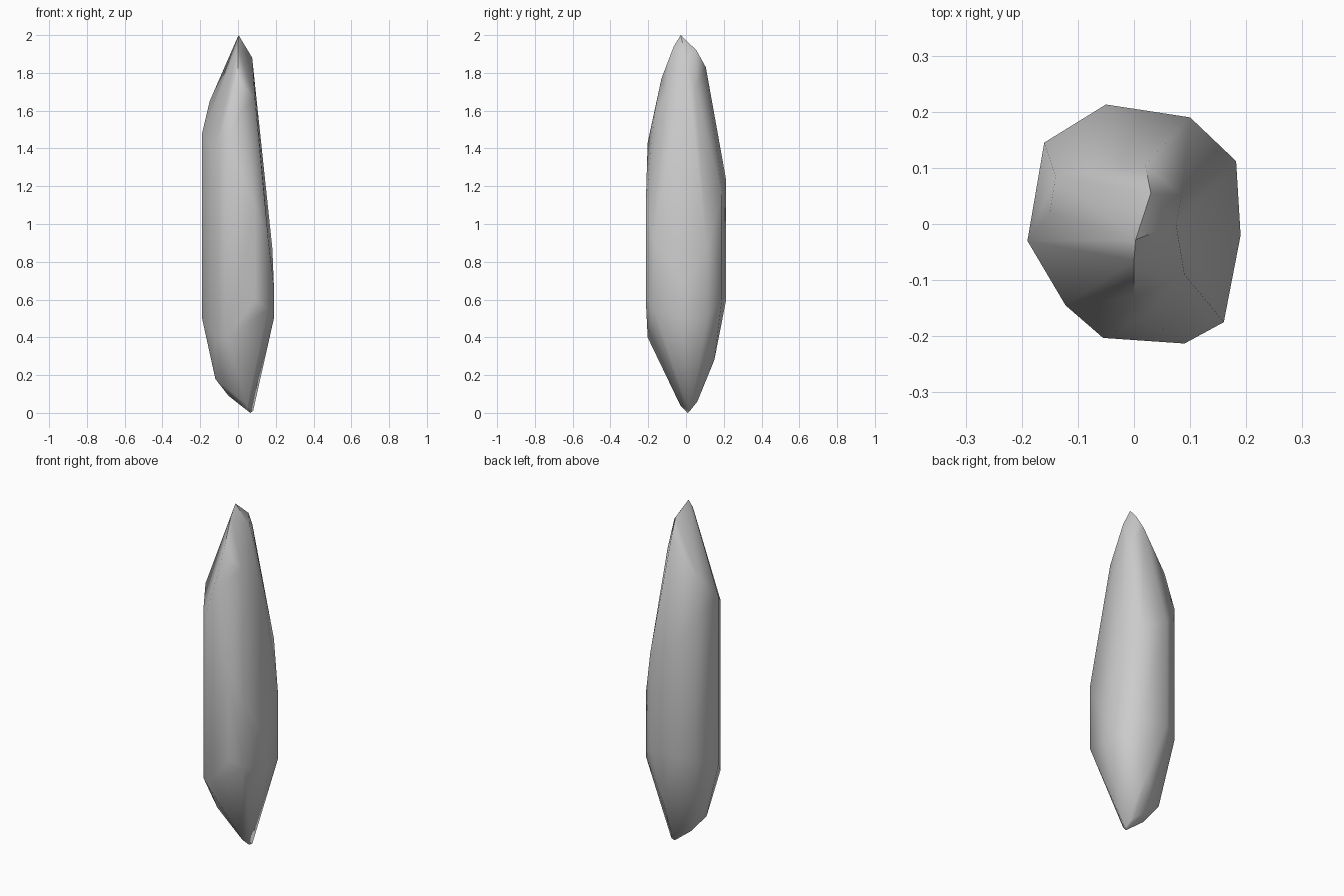
import bpy, bmesh, math

# Long vertical edges of the shard: x, y, lower z, upper z
columns = [
    (-0.05, 0.213, 0.60, 1.23), (0.10, 0.19, 0.60, 1.15), (0.182, 0.112, 0.50, 0.87),
    (0.19, -0.02, 0.50, 0.67), (0.16, -0.175, 0.55, 0.92), (0.09, -0.213, 0.60, 1.10),
    (-0.055, -0.203, 0.40, 1.43), (-0.122, -0.145, 0.40, 1.40),
    (-0.19, -0.03, 0.50, 1.48), (-0.16, 0.145, 0.58, 1.38),
]
# Facet corners of the upper point
upper = [(0.003, -0.028, 2.0), (0.075, 0.0, 1.88), (0.03, 0.055, 1.92),
         (0.02, 0.105, 1.83), (0.085, 0.05, 1.72), (0.09, -0.09, 1.66),
         (0.0, -0.065, 1.94), (0.0, -0.13, 1.77), (0.02, -0.165, 1.6),
         (-0.15, 0.02, 1.65), (-0.14, 0.085, 1.62)]
# Facet corners of the lower point
lower = [(0.065, 0.01, 0.0), (0.08, 0.02, 0.01), (-0.12, -0.02, 0.18),
         (-0.12, 0.06, 0.19), (-0.05, 0.02, 0.09), (0.05, 0.06, 0.06),
         (0.04, 0.15, 0.28), (0.12, 0.04, 0.2), (0.05, -0.03, 0.04)]

bm = bmesh.new()
for p in [(x, y, z) for x, y, a, b in columns for z in (a, b)] + upper + lower:
    bm.verts.new(p)
hull = bmesh.ops.convex_hull(bm, input=bm.verts)
loose = [v for v in bm.verts if not v.link_faces]
bmesh.ops.delete(bm, geom=loose, context='VERTS')
bmesh.ops.recalc_face_normals(bm, faces=bm.faces)

mesh = bpy.data.meshes.new("stone_shard")
bm.to_mesh(mesh)
bm.free()
shard = bpy.data.objects.new("stone_shard", mesh)
bpy.context.collection.objects.link(shard)
bpy.context.view_layer.objects.active = shard
shard.select_set(True)
# Soft shading across the shallow facets
bpy.ops.object.shade_smooth_by_angle(angle=math.radians(50))
